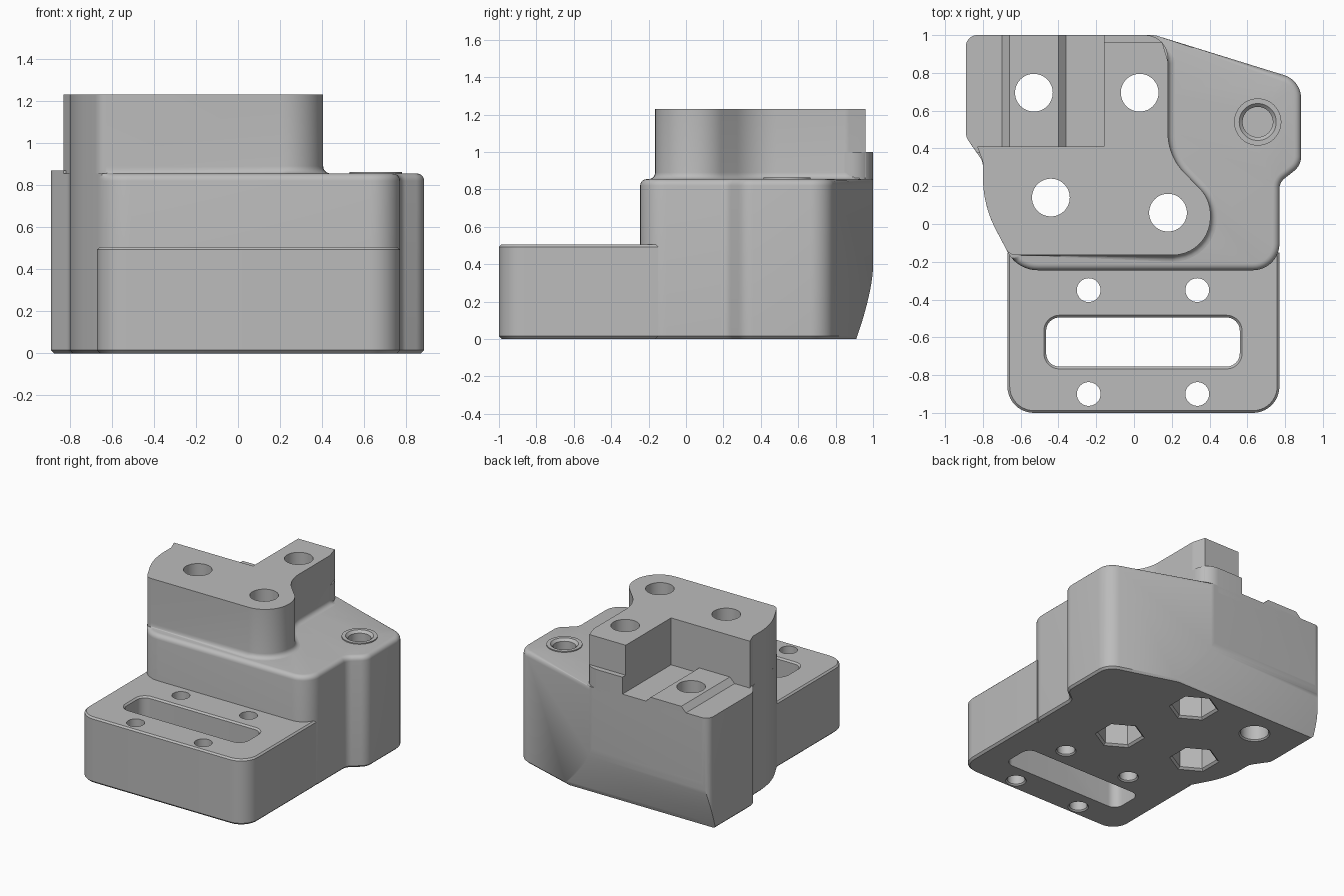
import bpy, bmesh, math
from mathutils import Vector

if "Cube" in bpy.data.objects:
    bpy.data.objects.remove(bpy.data.objects["Cube"])

GREY = (0.5, 0.5, 0.5, 1)
mat = bpy.data.materials.new("machined grey")
mat.use_nodes = True
mat.diffuse_color = GREY
mat.node_tree.nodes["Principled BSDF"].inputs["Base Color"].default_value = GREY


def rounded(corners, steps=10):
    """Outline through (x, y, radius) corners, each replaced by an arc."""
    out, n = [], len(corners)
    for i, c in enumerate(corners):
        p = Vector(c[:2])
        r = c[2] if len(c) > 2 else 0
        if not r:
            out.append(p)
            continue
        a = (Vector(corners[i - 1][:2]) - p).normalized()
        b = (Vector(corners[(i + 1) % n][:2]) - p).normalized()
        half = a.angle(b) / 2
        centre = p + (a + b).normalized() * r / math.sin(half)
        start = p + a * r / math.tan(half) - centre
        end = p + b * r / math.tan(half) - centre
        sweep = start.angle_signed(end)
        for k in range(steps + 1):
            t = -sweep * k / steps
            out.append(centre + Vector((start.x * math.cos(t) - start.y * math.sin(t),
                                        start.x * math.sin(t) + start.y * math.cos(t))))
    return out


def ngon(x, y, r, sides=48, turn=0.0):
    return [Vector((x + r * math.cos(turn + math.tau * k / sides),
                    y + r * math.sin(turn + math.tau * k / sides))) for k in range(sides)]


def solid(name, outline, rings, axes=(0, 1, 2), rule=lambda p, h: True):
    """Stack copies of an outline at (height, outward offset); rule picks points that shift."""
    n = len(outline)
    area = sum(outline[i - 1].cross(outline[i]) for i in range(n))
    if area < 0:
        outline = outline[::-1]
    bm, loops = bmesh.new(), []
    for h, off in rings:
        loop = []
        for i, p in enumerate(outline):
            d1 = (p - outline[i - 1]).normalized()
            d2 = (outline[(i + 1) % n] - p).normalized()
            n1, n2 = Vector((d1.y, -d1.x)), Vector((d2.y, -d2.x))
            q = p + (n1 + n2) / max(1 + n1.dot(n2), 0.3) * (off if rule(p, h) else 0)
            co = [0, 0, 0]
            co[axes[0]], co[axes[1]], co[axes[2]] = q.x, q.y, h
            loop.append(bm.verts.new(co))
        loops.append(loop)
    for lo, hi in zip(loops, loops[1:]):
        for i in range(n):
            bm.faces.new((lo[i - 1], lo[i], hi[i], hi[i - 1]))
    bm.faces.new(loops[0][::-1])
    bm.faces.new(loops[-1])
    bmesh.ops.recalc_face_normals(bm, faces=bm.faces)
    mesh = bpy.data.meshes.new(name)
    bm.to_mesh(mesh)
    bm.free()
    mesh.materials.append(mat)
    ob = bpy.data.objects.new(name, mesh)
    bpy.context.collection.objects.link(ob)
    return ob


def round_top(z, r, steps=5):
    """Rings that roll an upper edge inwards."""
    angles = [math.pi / 2 * k / steps for k in range(steps + 1)]
    return [(z - r + r * math.sin(a), r * math.cos(a) - r) for a in angles]


def cove(z, r, steps=5):
    """Rings that sweep a wall outwards into the floor below."""
    angles = [math.pi / 2 * k / steps for k in range(steps + 1)]
    return [(z + r - r * math.cos(a), r - r * math.sin(a)) for a in angles]


FOOT = [(0, -0.015), (0.015, 0)]
BASE_Z, BODY_Z, SEAT_Z, TOP_Z = 0.505, 0.855, 0.87, 1.23

# Low front plate
base = solid("base_plate",
             rounded([(-0.67, -1, 0.14), (0.77, -1, 0.14), (0.77, -0.15), (-0.67, -0.15)]),
             FOOT + [(BASE_Z - 0.012, 0), (BASE_Z, -0.012)])

# Main body with its bulged right side and slanted back
body = solid("main_body",
             rounded([(-0.618, -0.245, 0.18), (0.77, -0.245, 0.14), (0.77, 0.22, 0.07),
                      (0.885, 0.31, 0.1), (0.885, 0.76, 0.13), (0.11, 1, 0.1),
                      (-0.89, 1, 0.06), (-0.89, 0.46, 0.08), (-0.8, 0.33, 0.08),
                      (-0.8, 0.1, 0.6)]),
             FOOT + round_top(BODY_Z, 0.035),
             rule=lambda p, h: h < 0.1 or p.y < -0.19 or p.x > 0.15)

# Tall clamp block with a coved foot
block = solid("clamp_block",
              rounded([(-0.66, -0.165, 0.06), (0.405, -0.165, 0.2), (0.405, 0.13, 0.2),
                       (0.18, 0.36, 0.3), (0.18, 0.86, 0.08), (0.15, 0.96), (-0.16, 0.96),
                       (-0.16, 0.41), (-0.83, 0.41), (-0.8, 0.33, 0.05), (-0.8, 0.1, 0.6)]),
              [(0.8, 0)] + cove(BODY_Z, 0.035) + [(TOP_Z, 0)],
              rule=lambda p, h: (p.y < -0.1 and p.x > -0.6) or (p.x > 0.17 and p.y < 0.9))

# Stepped ledge behind the block
ledge = solid("back_ledge",
              rounded([(-0.16, 0.8), (0.18, 0.8), (0.18, 1, 0.12), (-0.16, 1)]),
              [(0.8, 0), (1.0, 0)])

# Recessed seat and its raised rail
seat = solid("seat_floor",
             rounded([(-0.89, 1, 0.06), (-0.89, 0.46, 0.08), (-0.83, 0.375), (-0.16, 0.375),
                      (-0.16, 1)]),
             [(0.8, 0), (SEAT_Z, 0)])
rail = solid("seat_rail",
             rounded([(-0.7, 0.83), (-0.36, 0.83), (-0.36, SEAT_Z), (-0.4, 0.91),
                      (-0.66, 0.91), (-0.7, SEAT_Z)]),
             [(0.4, 0), (1, 0)], axes=(0, 2, 1))

# Raised ring around the blind hole
boss = solid("blind_hole_ring", ngon(0.655, 0.54, 0.125), [(0.8, 0), (0.863, 0)])
parts = [base, body, block, ledge, seat, rail, boss]

# Cutters, each with the parts it passes through
cuts = []
bolts = [(-0.53, 0.695), (0.03, 0.695), (-0.44, 0.14), (0.18, 0.06)]
for i, (x, y) in enumerate(bolts):
    cuts.append((solid("bolt_cutter", ngon(x, y, 0.1), [(-0.02, 0.03), (0.01, 0), (1.5, 0)]),
                 [body, block, seat, rail]))
    if i:
        cuts.append((solid("hex_cutter", ngon(x, y, 0.16, 6, math.pi / 6),
                           [(-0.02, 0.035), (0.015, 0), (0.45, 0)]), [body]))
for x in (-0.24, 0.335):
    for y in (-0.9, -0.35):
        cuts.append((solid("screw_cutter", ngon(x, y, 0.063, 32),
                           [(-0.02, 0.03), (0.01, 0), (0.7, 0)]), [base]))
slot = rounded([(-0.465, -0.755, 0.07), (0.56, -0.755, 0.07), (0.56, -0.495, 0.07),
                (-0.465, -0.495, 0.07)])
cuts.append((solid("slot_cutter", slot, [(-0.1, 0), (BASE_Z - 0.012, 0), (BASE_Z + 0.012, 0.024)]),
             [base]))
cuts.append((solid("blind_cutter", ngon(0.655, 0.54, 0.08), [(0.4, 0), (0.845, 0), (0.875, 0.03)]),
             [body, boss]))

# Curved undercut along the lower back edge
under = [Vector((1 - 0.09 * (1 - k / 12) ** 1.5, 0.38 * k / 12)) for k in range(13)]
under = [Vector((0.9, -0.05))] + under + [Vector((1.2, 0.38)), Vector((1.2, -0.05))]
cuts.append((solid("undercut_cutter", under, [(-1.2, 0), (1.2, 0)], axes=(1, 2, 0)), [body]))

for cutter, targets in cuts:
    cutter.hide_render = True
    for ob in targets:
        mod = ob.modifiers.new("cut", "BOOLEAN")
        mod.operation, mod.solver, mod.object = "DIFFERENCE", "EXACT", cutter
        bpy.context.view_layer.objects.active = ob
        bpy.ops.object.modifier_apply(modifier=mod.name)
    bpy.data.objects.remove(cutter)

# Smooth the rounded walls, keep the edges crisp
bpy.ops.object.select_all(action="DESELECT")
for ob in parts:
    ob.select_set(True)
bpy.context.view_layer.objects.active = body
bpy.ops.object.shade_smooth_by_angle(angle=math.radians(30))
